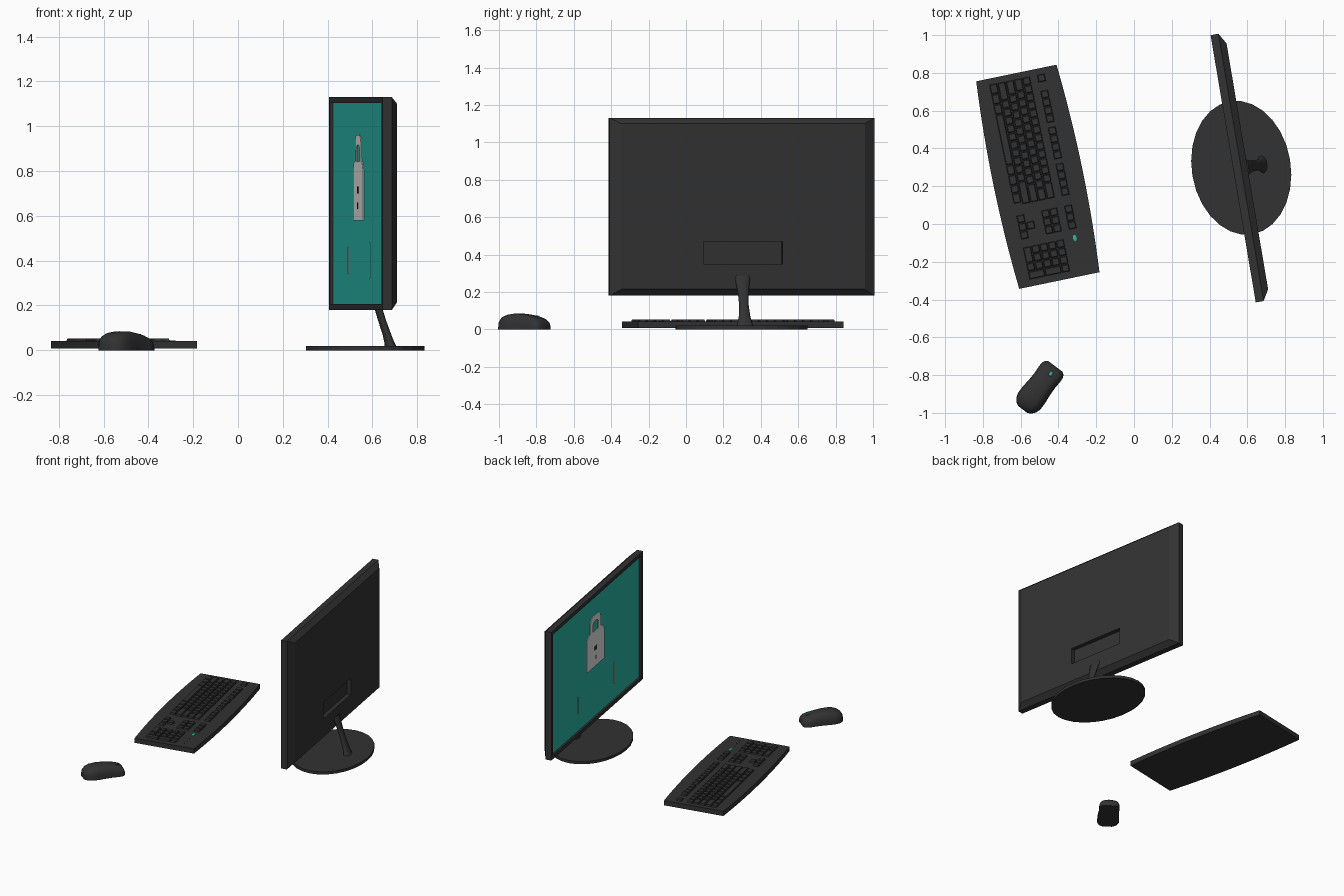
import bpy, bmesh, math
from mathutils import Matrix, Vector

if "Cube" in bpy.data.objects:
    bpy.data.objects.remove(bpy.data.objects["Cube"])


def material(name, rgb):
    m = bpy.data.materials.new(name)
    m.diffuse_color = (*rgb, 1)
    m.use_nodes = True
    m.node_tree.nodes["Principled BSDF"].inputs["Base Color"].default_value = m.diffuse_color
    return m


DARK = material("charcoal plastic", (0.032, 0.032, 0.032))
TEAL = material("teal", (0.022, 0.46, 0.38))
GREY = material("light grey", (0.76, 0.76, 0.76))


def frame(x, y, deg):
    return Matrix.Translation((x, y, 0)) @ Matrix.Rotation(math.radians(deg), 4, 'Z')


# each device has local x to its right and local y away from the user
MONITOR = frame(0.525, 0.2925, -80.4)
KEYBOARD = frame(-0.509, 0.25, -78.3)
MOUSE = frame(-0.50, -0.865, -37)


def finish(name, bm, mat, place, smooth=None, extra=None):
    bmesh.ops.recalc_face_normals(bm, faces=bm.faces)
    me = bpy.data.meshes.new(name)
    bm.to_mesh(me)
    bm.free()
    me.materials.append(mat)
    if extra:
        me.materials.append(extra)
    ob = bpy.data.objects.new(name, me)
    ob.matrix_world = place
    bpy.context.collection.objects.link(ob)
    if smooth:
        bpy.ops.object.select_all(action='DESELECT')
        ob.select_set(True)
        bpy.context.view_layer.objects.active = ob
        bpy.ops.object.shade_smooth_by_angle(angle=math.radians(smooth))
    return ob


def add_loft(bm, rings):
    """Skin a list of equal-length rings and cap both ends; returns the first cap."""
    vs = [[bm.verts.new(p) for p in r] for r in rings]
    n = len(vs[0])
    for a, b in zip(vs, vs[1:]):
        for i in range(n):
            j = (i + 1) % n
            bm.faces.new((a[i], a[j], b[j], b[i]))
    first = bm.faces.new(vs[0])
    bm.faces.new(vs[-1])
    return first


def loft(name, rings, mat, place, smooth=None):
    bm = bmesh.new()
    add_loft(bm, rings)
    return finish(name, bm, mat, place, smooth)


def upright(hw, z0, z1, y, cx=0):
    return [(cx - hw, y, z0), (cx + hw, y, z0), (cx + hw, y, z1), (cx - hw, y, z1)]


def flat(x0, x1, y0, y1, z):
    return [(x0, y0, z), (x1, y0, z), (x1, y1, z), (x0, y1, z)]


def ellipse(cx, cy, rx, ry, z, n):
    return [(cx + rx * math.cos(2 * math.pi * i / n),
             cy + ry * math.sin(2 * math.pi * i / n), z) for i in range(n)]


# monitor body: sunken screen, bezel, chamfered back, recessed rear panel
bm = bmesh.new()
screen = add_loft(bm, [
    upright(0.688, 0.207, 1.103, 0.014), upright(0.688, 0.207, 1.103, 0),
    upright(0.7175, 0.18, 1.13, 0), upright(0.7175, 0.18, 1.13, 0.042),
    upright(0.660, 0.215, 1.10, 0.076), upright(0.214, 0.35, 0.47, 0.076),
    upright(0.214, 0.35, 0.47, 0.046)])
screen.material_index = 1
finish("monitor_body", bm, DARK, MONITOR, extra=TEAL)

# padlock picture on the screen: body, shackle and keyhole plates
half = [(0.135, 0.58), (0.135, 0.805), (0.105, 0.842)]
outline = half + [(-x, z) for x, z in reversed(half)]
loft("lock_body", [[(x, y, z) for x, z in outline] for y in (0.010, 0.015)], GREY, MONITOR)

bm = bmesh.new()
arch = [(0.080, 0.84, 0.046, 0.84)]
for i in range(12):
    t = math.pi * (i + 0.5) / 12
    c, s = math.cos(t), math.sin(t)
    arch.append((0.080 * math.copysign(abs(c) ** 0.6, c), 0.90 + 0.06 * s ** 0.6,
                 0.046 * math.copysign(abs(c) ** 0.8, c), 0.880 + 0.037 * s))
arch.append((-0.080, 0.84, -0.046, 0.84))
rings = [[(a, 0.010, b), (c, 0.010, d), (c, 0.015, d), (a, 0.015, b)] for a, b, c, d in arch]
add_loft(bm, rings)
finish("lock_shackle", bm, GREY, MONITOR)

for nm, hw, z0, z1 in (("keyhole", 0.017, 0.70, 0.73), ("keyhole_slot", 0.005, 0.63, 0.66)):
    loft(nm, [upright(hw, z0, z1, 0.008), upright(hw, z0, z1, 0.014)], DARK, MONITOR)

# hairline marks low on the screen
for nm, cx, z0, z1 in (("left_hairline", -0.27, 0.34, 0.46), ("right_hairline", 0.30, 0.32, 0.48)):
    loft(nm, [upright(0.002, z0, z1, y, cx) for y in (0.010, 0.015)], GREY, MONITOR)

# stand: oval foot and leaning flared neck
loft("stand_base", [ellipse(0.002, 0.043, 0.357, 0.262, 0, 28),
                    ellipse(0.002, 0.043, 0.357, 0.262, 0.02, 28)], DARK, MONITOR)
neck = [(0.015, 0.158, 0.048, 0.026), (0.035, 0.152, 0.040, 0.022), (0.07, 0.141, 0.031, 0.019),
        (0.13, 0.120, 0.026, 0.018), (0.19, 0.101, 0.029, 0.017), (0.24, 0.085, 0.036, 0.016),
        (0.275, 0.074, 0.041, 0.015), (0.288, 0.070, 0.038, 0.012)]
loft("stand_neck", [ellipse(0.003, y, w, t, z, 16) for z, y, w, t in neck], DARK, MONITOR, 40)

# keyboard slab with bowed long sides
edge = []
for i in range(17):
    p = -0.561 + 1.122 * i / 16
    edge.append((p, 0.217 + 0.022 * (1 - (p / 0.561) ** 2)))
outline = [(p, -q) for p, q in edge] + [(p, q) for p, q in reversed(edge)]
loft("keyboard_base", [[(x, y, z) for x, y in outline] for z in (0.007, 0.042)],
     DARK, KEYBOARD, 30)

# keys: one row helper, widths in key units
U, V = 0.0438, 0.0445
keys = bmesh.new()


def key_row(x, y, widths, rows=1):
    for w in widths:
        if w > 0:
            x0, x1, y0, y1 = x + 0.002, x + w * U - 0.002, y + 0.002, y + rows * V - 0.002
            add_loft(keys, [flat(x0, x1, y0, y1, 0.040),
                            flat(x0 + 0.004, x1 - 0.004, y0 + 0.004, y1 - 0.004, 0.053)])
        x += abs(w) * U


X0, Y0 = -0.530, -0.155
main = [[1.25] * 3 + [6.25] + [1.25] * 2 + [1, 1.25], [2.25] + [1] * 10 + [2.75],
        [1.75] + [1] * 11 + [2.25], [1.5] + [1] * 12 + [1.5], [1] * 13 + [2]]
for r, widths in enumerate(main):
    key_row(X0, Y0 + r * V, widths)
key_row(X0, 0.103, [1, -1] + ([1] * 4 + [-0.5]) * 2 + [1] * 4)   # function row
NAV, PAD = 0.178, 0.350
key_row(NAV, 0.103, [1] * 3)
for r in (3, 4):
    key_row(NAV, Y0 + r * V, [1] * 3)
key_row(NAV, Y0, [1] * 3)                                        # arrows
key_row(NAV + U, Y0 + V, [1])
key_row(PAD, Y0, [2, 1])                                         # number pad
for r in (1, 2, 3):
    key_row(PAD, Y0 + r * V, [1] * 3)
key_row(PAD, Y0 + 4 * V, [1] * 4)
key_row(PAD + 3 * U, Y0, [1], 2)
key_row(PAD + 3 * U, Y0 + 2 * V, [1], 2)
finish("keys", keys, DARK, KEYBOARD)

# keyboard indicator light and small status marks
loft("indicator_light", [ellipse(0.357, 0.126, 0.017, 0.010, z, 10) for z in (0.040, 0.045)],
     TEAL, KEYBOARD)
for i, x in enumerate((0.42, 0.46, 0.50)):
    loft(f"status_mark_{i}", [flat(x, x + 0.008, 0.122, 0.130, z) for z in (0.040, 0.044)],
         DARK, KEYBOARD)

# mouse: domed cross-sections along its length (position, half width, height)
stations = [(-0.147, 0.030, 0.042), (-0.138, 0.048, 0.056), (-0.118, 0.065, 0.071),
            (-0.09, 0.074, 0.080), (-0.05, 0.074, 0.085), (0, 0.069, 0.084),
            (0.05, 0.067, 0.077), (0.085, 0.070, 0.069), (0.112, 0.069, 0.060),
            (0.130, 0.061, 0.048), (0.139, 0.047, 0.030)]
rings = []
for a, w, h in stations:
    ring = []
    for i in range(17):
        t = math.pi * i / 16
        c, s = math.cos(t), max(0, math.sin(t))
        ring.append((w * math.copysign(abs(c) ** 0.65, c), a, h * s ** 0.7))
    rings.append(ring)
loft("mouse_body", rings, DARK, MOUSE, 50)

# scroll wheel with teal band
for nm, r, hw, mat in (("scroll_wheel", 0.015, 0.010, DARK), ("wheel_band", 0.0165, 0.006, TEAL)):
    loft(nm, [[(0.004 + x, 0.090 + py, 0.057 + pz) for py, pz, _ in ellipse(0, 0, r, r, 0, 16)]
              for x in (-hw, hw)], mat, MOUSE, 40)
